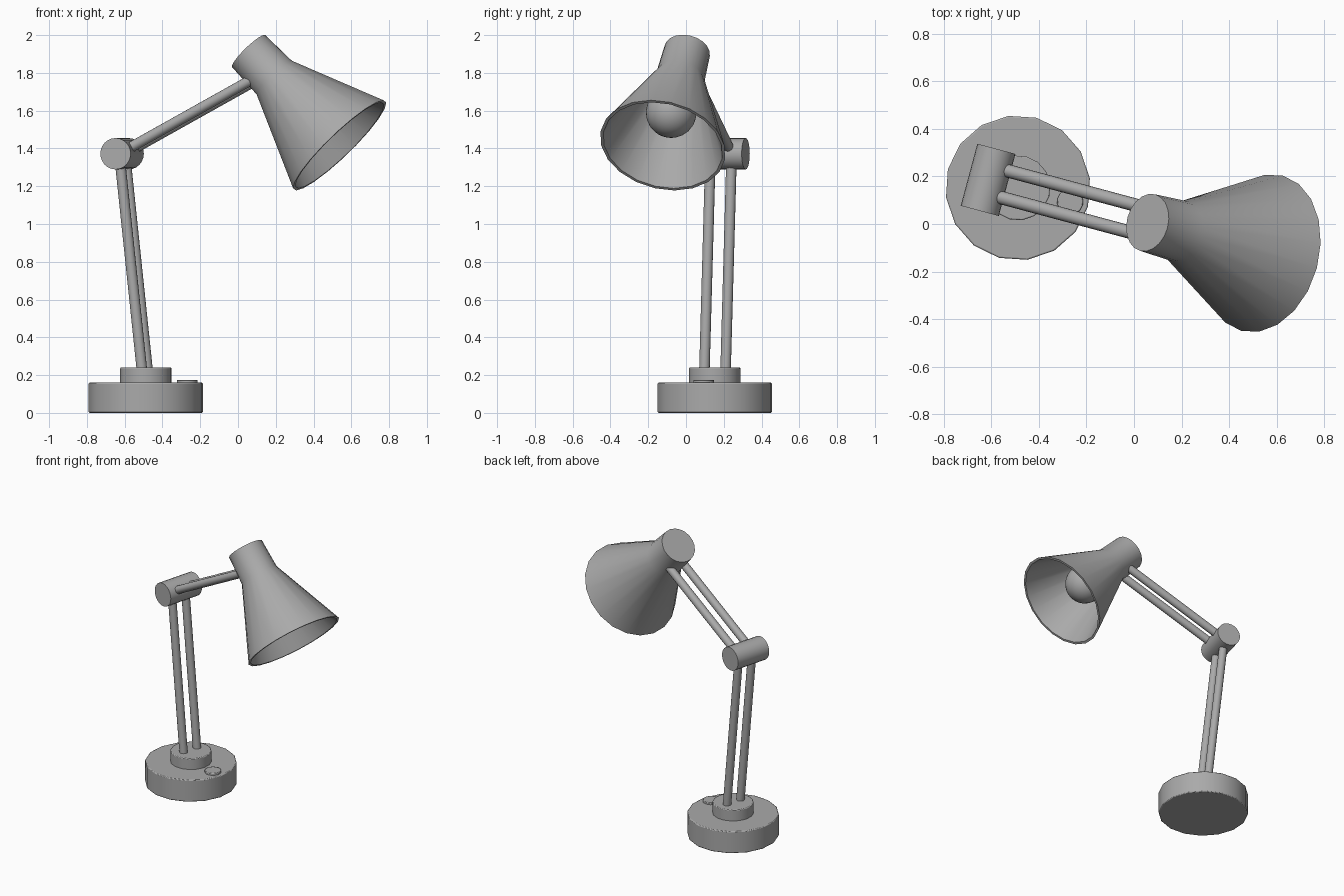
import bpy
import math
from mathutils import Matrix, Vector

if "Cube" in bpy.data.objects:
    bpy.data.objects.remove(bpy.data.objects["Cube"], do_unlink=True)

# One plain grey for the whole lamp
grey = bpy.data.materials.new("plain grey")
grey.use_nodes = True
COLOUR = (0.4, 0.4, 0.4, 1)
grey.diffuse_color = COLOUR
grey.node_tree.nodes["Principled BSDF"].inputs["Base Color"].default_value = COLOUR

# Lamp frame: origin under the base centre, local x along the arm
FRAME = Matrix.Translation((-0.488, 0.152, 0)) @ Matrix.Rotation(math.radians(-15), 4, "Z")


def finish(name, bevel=0):
    ob = bpy.context.object
    ob.name = name
    ob.data.materials.clear()
    ob.data.materials.append(grey)
    if bevel:
        mod = ob.modifiers.new("soft edge", "BEVEL")
        mod.width = bevel
        mod.segments = 2
        mod.limit_method = "ANGLE"
        mod.angle_limit = math.radians(50)
    bpy.ops.object.shade_smooth_by_angle(angle=math.radians(35))
    return ob


def rod(name, start, end, radius, sides=16, bevel=0):
    """Cylinder between two points of the lamp frame."""
    a, b = Vector(start), Vector(end)
    bpy.ops.mesh.primitive_cylinder_add(vertices=sides, radius=radius, depth=(b - a).length)
    turn = (b - a).to_track_quat("Z", "Y").to_matrix().to_4x4()
    bpy.context.object.matrix_world = FRAME @ Matrix.Translation((a + b) / 2) @ turn
    return finish(name, bevel)


def lathe(name, profile, sides, matrix):
    """Closed solid spun from (radius, height) pairs that start and end on the axis."""
    verts, rings = [], []
    for r, h in profile:
        count = sides if r else 1
        rings.append([len(verts) + i for i in range(count)])
        for i in range(count):
            t = math.tau * i / sides
            verts.append((r * math.cos(t), r * math.sin(t), h))
    faces = []
    for lo, hi in zip(rings, rings[1:]):
        if len(lo) == 1:
            faces.append(hi)
        elif len(hi) == 1:
            faces.append(lo[::-1])
        else:
            for i in range(sides):
                j = (i + 1) % sides
                faces.append((lo[i], hi[i], hi[j], lo[j]))
    mesh = bpy.data.meshes.new(name)
    mesh.from_pydata(verts, [], faces)
    ob = bpy.data.objects.new(name, mesh)
    bpy.context.collection.objects.link(ob)
    bpy.ops.object.select_all(action="DESELECT")
    ob.select_set(True)
    bpy.context.view_layer.objects.active = ob
    bpy.ops.object.mode_set(mode="EDIT")
    bpy.ops.mesh.select_all(action="SELECT")
    bpy.ops.mesh.normals_make_consistent(inside=False)
    bpy.ops.object.mode_set(mode="OBJECT")
    ob.matrix_world = matrix
    return finish(name)


# Base, collar and switch
rod("base", (0, 0, 0), (0, 0, 0.16), 0.305, bevel=0.006)
rod("collar", (0, 0, 0.15), (0, 0, 0.24), 0.137, bevel=0.005)
rod("switch_button", (0.227, 0, 0.15), (0.227, 0, 0.175), 0.055, bevel=0.004)

# Elbow joint and the paired arms
ELBOW = Vector((-0.13, 0, 1.372))
half = Vector((0, 0.135, 0))
rod("elbow_joint", ELBOW - half, ELBOW + half, 0.083, 24)
for side, label in ((-1, "front"), (1, "back")):
    shift = Vector((0, 0.058 * side, 0))
    rod(label + "_lower_arm", Vector((-0.003, 0, 0.2)) + shift, ELBOW + shift, 0.028)
    rod(label + "_upper_arm", ELBOW + shift, Vector((0.61, 0, 1.772)) + shift, 0.028)

# Lamp head, tilted 45 degrees; local z runs from the cap to the rim
HEAD = FRAME @ Matrix.Translation((0.564, 0, 1.915)) @ Matrix.Rotation(math.radians(135), 4, "Y")
lathe("shade", [(0, 0), (0.123, 0), (0.13, 0.2), (0.338, 0.705),
                (0.322, 0.705), (0.116, 0.2), (0, 0.2)], 20, HEAD)

# Bulb and its socket
lathe("bulb_socket", [(0, 0.19), (0.065, 0.19), (0.065, 0.37), (0, 0.37)], 16, HEAD)
bpy.ops.mesh.primitive_uv_sphere_add(segments=24, ring_count=16, radius=0.134)
bpy.context.object.matrix_world = HEAD @ Matrix.Translation((0, 0, 0.46))
finish("bulb")
